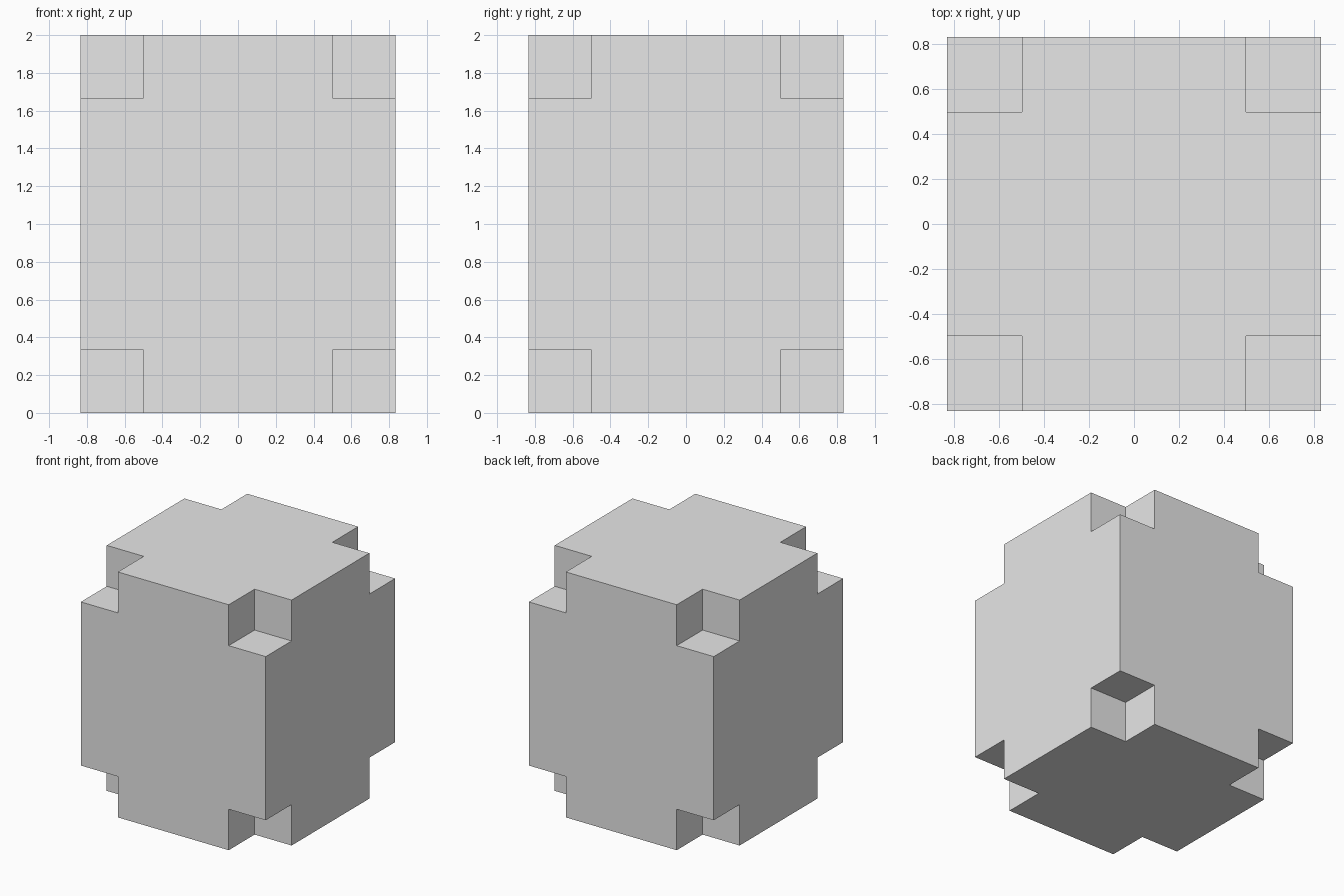
import bpy
import bmesh
import math
from itertools import product
from mathutils import Vector, Matrix

default_cube = bpy.data.objects.get("Cube")
if default_cube:
    bpy.data.objects.remove(default_cube, do_unlink=True)

NOTCH = 1 / 3                      # side of each removed corner cube
HALF = Vector((5 / 6, 5 / 6, 1))   # half size of the block

grey = bpy.data.materials.new("light_grey")
grey.use_nodes = True
grey.diffuse_color = (0.8, 0.8, 0.8, 1)
grey.node_tree.nodes["Principled BSDF"].inputs["Base Color"].default_value = grey.diffuse_color


def grid_planes(half):
    """Cell boundaries along one axis: notch, middle, notch."""
    return (-half, NOTCH - half, half - NOTCH, half)


def is_solid(cell):
    """Every cell of the 3 x 3 x 3 grid is filled except the eight corners."""
    return all(0 <= i <= 2 for i in cell) and 1 in cell


# Outer skin of the filled cells
bm = bmesh.new()
planes = [grid_planes(h) for h in HALF]
for cell in product(range(3), repeat=3):
    if not is_solid(cell):
        continue
    for axis, side in product(range(3), (0, 1)):
        neighbour = list(cell)
        neighbour[axis] += 2 * side - 1
        if is_solid(neighbour):
            continue
        u, v = (axis + 1) % 3, (axis + 2) % 3
        corners = []
        for du, dv in ((0, 0), (1, 0), (1, 1), (0, 1)):
            point = Vector()
            point[axis] = planes[axis][cell[axis] + side]
            point[u] = planes[u][cell[u] + du]
            point[v] = planes[v][cell[v] + dv]
            corners.append(bm.verts.new(point))
        bm.faces.new(corners if side else corners[::-1])

# Weld the skin, merge coplanar panels and stand it on the ground
bmesh.ops.remove_doubles(bm, verts=bm.verts, dist=0.0001)
bmesh.ops.dissolve_limit(bm, angle_limit=math.radians(1), verts=bm.verts, edges=bm.edges)
bmesh.ops.recalc_face_normals(bm, faces=bm.faces)
bmesh.ops.transform(bm, matrix=Matrix.Translation((0, 0, HALF.z)), verts=bm.verts)

mesh = bpy.data.meshes.new("notched_block")
bm.to_mesh(mesh)
bm.free()
mesh.materials.append(grey)
block = bpy.data.objects.new("notched_block", mesh)
bpy.context.collection.objects.link(block)
